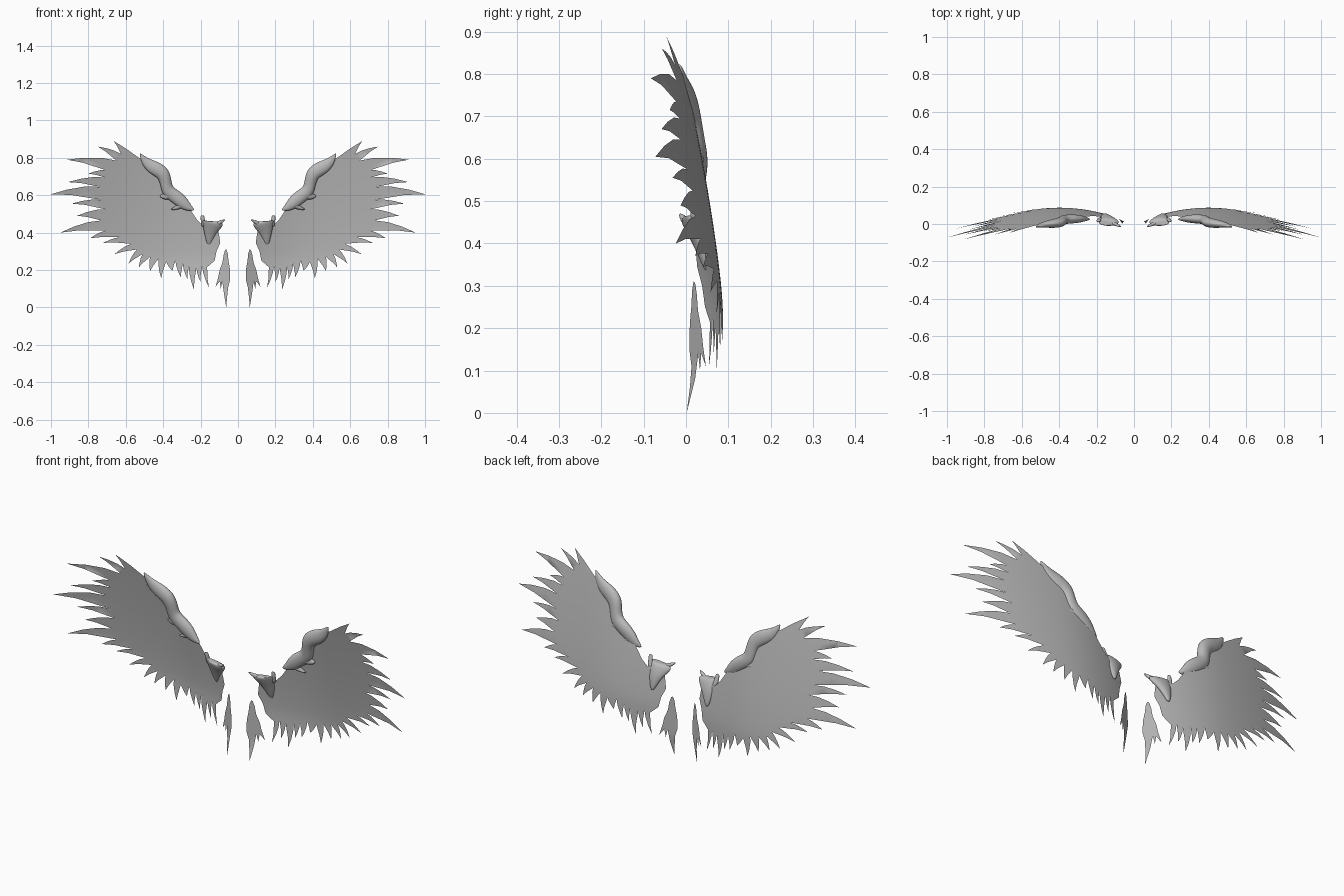
import bpy, bmesh, math
from mathutils import Vector
from mathutils.geometry import delaunay_2d_cdt

grey = bpy.data.materials.new("feather_grey")
grey.diffuse_color = (0.5, 0.5, 0.5, 1)


def finish(name, bm, subdiv=0):
    """Turn a bmesh into a smooth object mirrored across x = 0."""
    me = bpy.data.meshes.new(name)
    bm.to_mesh(me)
    bm.free()
    me.materials.append(grey)
    for p in me.polygons:
        p.use_smooth = True
    ob = bpy.data.objects.new(name, me)
    bpy.context.collection.objects.link(ob)
    if subdiv:
        m = ob.modifiers.new("smooth", 'SUBSURF')
        m.levels = m.render_levels = subdiv
    ob.modifiers.new("mirror", 'MIRROR')
    return ob


def wing_y(x, z):
    """Cupped surface of the wing: leans forward at the top and the tip."""
    y = 0.087 - 0.19 * max(0, z - 0.25) ** 1.3
    if x > 0.4:
        return y - 0.11 * ((x - 0.4) / 0.6) ** 1.7
    return y - 0.05 * ((0.4 - x) / 0.3) ** 2


def quill_y(x, z):
    return 0.012 + 0.5 * (x - 0.05) - 0.17 * max(0, 0.1 - z)


def sheet(name, outline, depth, step):
    """Fill an outline with small triangles and bend it with depth(x, z)."""
    pts = [Vector(p) for p in outline]
    n = len(pts)
    loop = list(range(n))
    xs, zs = [p.x for p in pts], [p.y for p in pts]
    for i in range(int((max(xs) - min(xs)) / step) + 1):
        for j in range(int((max(zs) - min(zs)) / step) + 1):
            pts.append(Vector((min(xs) + (i + 0.47) * step,
                               min(zs) + (j + 0.5 * (i % 2) + 0.23) * step)))
    vs, _, faces, *_ = delaunay_2d_cdt(pts, [], [loop], 1, 1e-5)
    bm = bmesh.new()
    made = {}
    for f in faces:
        for k in f:
            if k not in made:
                x, z = vs[k]
                made[k] = bm.verts.new((x, depth(x, z), z))
        bm.faces.new([made[k] for k in f])
    return finish(name, bm)


def limb(name, path, sides=10):
    """Oval tube along (x, z, half width, half depth, y offset) stations."""
    bm = bmesh.new()
    rings = []
    for i, (x, z, w, d, off) in enumerate(path):
        a, b = path[max(i - 1, 0)], path[min(i + 1, len(path) - 1)]
        t = Vector((b[0] - a[0], b[1] - a[1])).normalized()
        y = wing_y(x, z) + off
        ring = []
        for k in range(sides):
            u = 2 * math.pi * k / sides
            c, s = math.cos(u) * w, math.sin(u) * d
            ring.append(bm.verts.new((x - t.y * c, y + s, z + t.x * c)))
        rings.append(ring)
    for r, q in zip(rings, rings[1:]):
        for k in range(sides):
            m = (k + 1) % sides
            bm.faces.new((r[k], r[m], q[m], q[k]))
    bm.faces.new(rings[0][::-1])
    bm.faces.new(rings[-1])
    bmesh.ops.recalc_face_normals(bm, faces=bm.faces)
    return finish(name, bm, 2)


# Wing sheet: plain leading edge, then feathers as tip / valley pairs
leading = [(.10, .38), (.11, .43), (.19, .44), (.22, .47), (.26, .53), (.33, .58),
           (.375, .65), (.41, .73), (.47, .77), (.53, .80), (.60, .85)]
feathers = [(.665, .89), (.625, .82), (.75, .86), (.65, .785), (.915, .79), (.71, .735),
            (.80, .715), (.71, .695), (.91, .67), (.74, .645), (1.0, .605), (.73, .575),
            (.89, .555), (.71, .525), (.86, .49), (.73, .465), (.95, .40), (.71, .41),
            (.79, .37), (.63, .375), (.72, .345), (.57, .34), (.66, .285), (.54, .31),
            (.585, .235), (.51, .285), (.53, .215), (.47, .27), (.47, .195), (.425, .26),
            (.41, .155), (.385, .245), (.35, .195), (.335, .25), (.305, .16), (.295, .235),
            (.27, .15), (.262, .225), (.235, .095), (.222, .215), (.20, .135), (.192, .225),
            (.155, .105), (.165, .215)]
inner = [(.125, .25), (.115, .30), (.095, .345)]


def edge(a, b, bows):
    """Points between a and b, bowed sideways by a share of the length."""
    a, b = Vector(a), Vector(b)
    d = b - a
    return [tuple(a + d * f + Vector((-d.y, d.x)) * s) for f, s in bows]


outline = list(leading)
for i, p in enumerate(feathers):
    if i and i % 2 == 0:      # full upper edge of each feather
        outline += edge(feathers[i - 1], p, [(.3, .05), (.65, .045)])
    elif i:                   # hollow lower edge near the tip
        outline += edge(feathers[i - 1], p, [(.4, -.03)])
    outline.append(p)
outline += inner
sheet("wing", outline, wing_y, 0.035)

# Loose lower feather beside the body
sheet("lower_feather",
      [(.062, .31), (.069, .307), (.077, .28), (.083, .24), (.098, .20), (.106, .16),
       (.12, .11), (.098, .14), (.092, .10), (.084, .14), (.076, .08), (.063, .0),
       (.058, .06), (.052, .11), (.042, .15), (.044, .21), (.051, .25), (.055, .29)],
      quill_y, 0.02)

# Arm along the leading edge, with the clawed foot at its lower end
limb("arm", [(.525, .825, .003, .004, -.003), (.495, .775, .027, .014, -.005),
             (.445, .745, .042, .024, -.008), (.395, .715, .040, .028, -.010),
             (.385, .66, .032, .026, -.010), (.375, .62, .038, .026, -.010),
             (.33, .59, .038, .026, -.010), (.295, .56, .036, .022, -.012),
             (.265, .533, .022, .015, -.012), (.235, .520, .004, .004, -.012)])
limb("arm_claw", [(.30, .58, .014, .014, -.012), (.30, .55, .026, .018, -.014),
                  (.325, .532, .012, .014, -.014), (.36, .524, .003, .003, -.012)])
limb("arm_knuckle", [(.35, .615, .020, .016, -.012), (.375, .598, .026, .020, -.014),
                     (.40, .592, .016, .013, -.012), (.418, .597, .004, .004, -.010)])

# Shoulder funnel with two prongs on top
limb("shoulder", [(.155, .33, .006, .005, .006), (.154, .355, .018, .012, .003),
                  (.149, .40, .036, .019, -.002), (.140, .435, .053, .023, -.010),
                  (.134, .457, .063, .022, -.016), (.134, .461, .040, .010, -.016)])
limb("shoulder_inner_prong", [(.12, .445, .014, .014, -.012), (.095, .455, .011, .010, -.014),
                              (.068, .470, .003, .004, -.014)])
limb("shoulder_outer_prong", [(.180, .43, .016, .014, -.012), (.188, .458, .011, .010, -.016),
                              (.190, .485, .012, .007, -.018), (.190, .493, .006, .004, -.018)])
